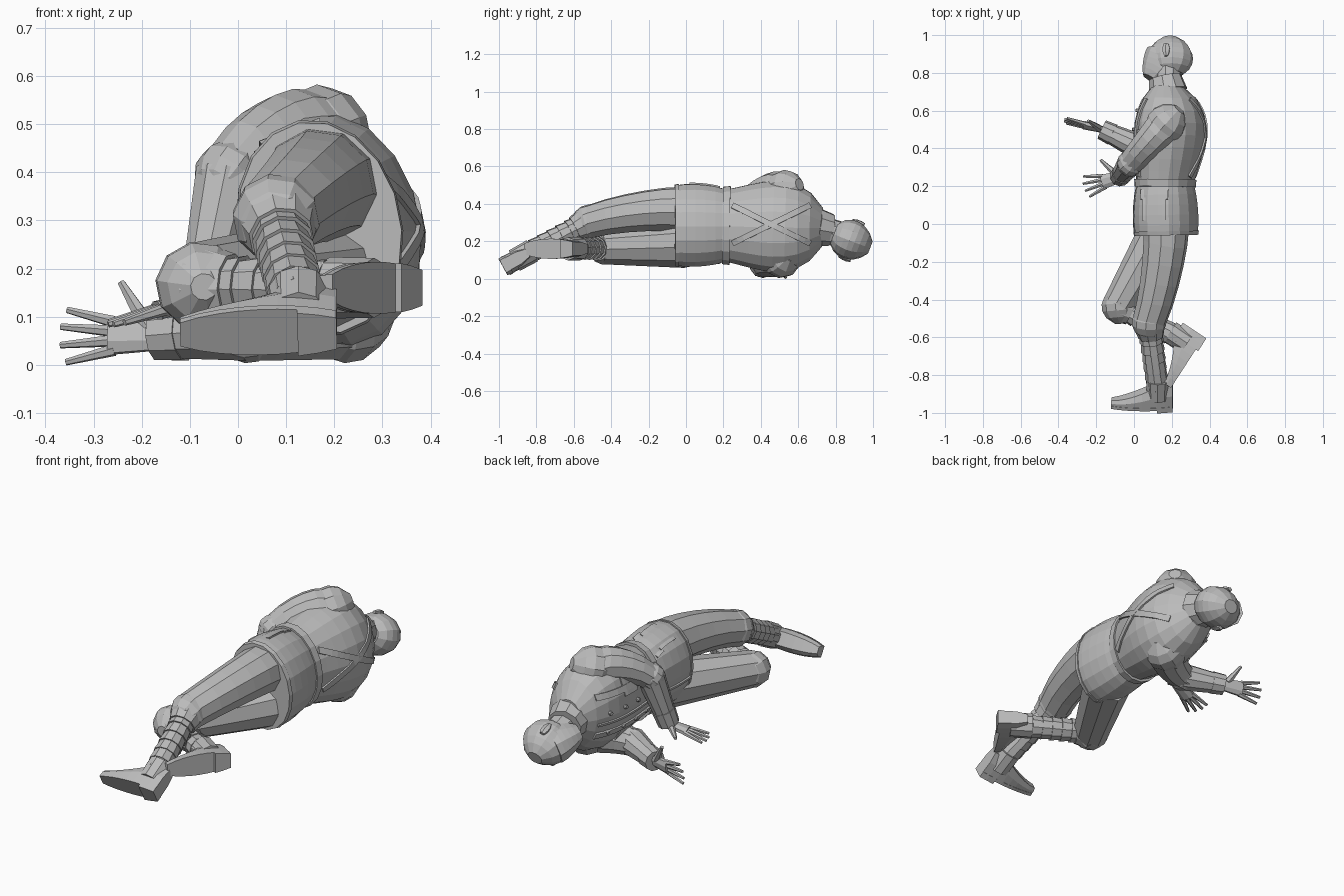
import bpy, bmesh
from math import sin, cos, pi
from mathutils import Vector as V
from mathutils.bvhtree import BVHTree

if "Cube" in bpy.data.objects:
    bpy.data.objects.remove(bpy.data.objects["Cube"])

TONE = (.5, .5, .5, 1)
grey = bpy.data.materials.new("plain grey")
grey.use_nodes = True
grey.diffuse_color = TONE
grey.node_tree.nodes["Principled BSDF"].inputs["Base Color"].default_value = TONE

STRAIGHT = V((0, 0, 0))
TILT = V((1, 0, .2))


def skin(name, rings):
    """Join rings of points into a closed, flat shaded tube."""
    bm = bmesh.new()
    loops = [[bm.verts.new(point) for point in ring] for ring in rings]
    for low, high in zip(loops, loops[1:]):
        for i in range(len(low)):
            bm.faces.new((low[i - 1], low[i], high[i], high[i - 1]))
    bm.faces.new(loops[0])
    bm.faces.new(loops[-1])
    bmesh.ops.recalc_face_normals(bm, faces=bm.faces)
    mesh = bpy.data.meshes.new(name)
    bm.to_mesh(mesh)
    bm.free()
    mesh.materials.append(grey)
    part = bpy.data.objects.new(name, mesh)
    bpy.context.collection.objects.link(part)
    return part


def limb(name, start, end, r_start, r_end, bulge=0, bend=STRAIGHT,
         ratio=1, sides=10, up=TILT, steps=5, skew=1):
    """Tapered tube between two joints, swelling and bending in the middle."""
    start, end, bend = V(start), V(end), V(bend)
    axis = (end - start).normalized()
    u = (up - axis * up.dot(axis)).normalized()
    v = axis.cross(u) * ratio
    rings = []
    for k in range(steps + 1):
        t = k / steps
        arch = max(sin(pi * t ** skew), 0) ** .7
        centre = start.lerp(end, t) + bend * arch
        radius = r_start + (r_end - r_start) * t + bulge * arch
        turns = [2 * pi * (i + .5) / sides for i in range(sides)]
        rings.append([centre + (u * cos(a) + v * sin(a)) * radius for a in turns])
    return skin(name, rings)


def ball(name, centre, axis, radius):
    reach = axis.normalized() * radius
    return limb(name, centre - reach, centre + reach, radius * .3, radius * .3, radius * .7)


# jacket in two halves, belt, hem and collar
WIDE = 1.32
waist = V((.165, .21, .285))
hem = V((.17, -.06, .285))
neck = V((.18, .73, .275))
chest = limb("jacket_chest", waist, neck, .148, .08, .08, (.02, 0, 0), WIDE, 18, steps=8, skew=1.5)
skirt = limb("jacket_skirt", hem, waist, .165, .15, .012, ratio=WIDE, sides=18)
limb("belt", waist.lerp(hem, .05), waist.lerp(neck, .05), .16, .163, ratio=WIDE, sides=18, steps=1)
limb("hem_band", hem, hem.lerp(waist, .08), .168, .172, ratio=WIDE, sides=18, steps=1)
limb("collar", neck - V((0, .03, 0)), neck + V((-.015, .045, -.015)), .105, .088, steps=2)

# neck, skull, jaw and ears, tipped towards the ground
limb("neck", neck - V((0, .05, 0)), neck + V((0, .1, -.04)), .075, .07)
skull = V((.19, .885, .205))
chin = V((.085, .77, .25))
lean = V((0, .93, -.36))
limb("skull", skull - lean * .1, skull + lean * .108, .07, .04, .068, ratio=.85, sides=12, steps=7)
limb("jaw", skull - V((.03, 0, 0)), chin, .105, .045, .012, ratio=.85, sides=10)
lobe = lean * .035
for side in (-1, 1):
    ear = skull + lean.cross(V((1, 0, 0))) * side * .103 - V((.02, 0, 0))
    limb("ear", ear - lobe, ear + lobe, .01, .014, .01, ratio=.6, sides=6, steps=3)


# cloth details laid on the jacket along a ray
def land(part, point, ray):
    mesh = part.data
    tree = BVHTree.FromPolygons([v.co for v in mesh.vertices],
                                [list(f.vertices) for f in mesh.polygons])
    hit, normal, _, _ = tree.ray_cast(V(point) - ray, ray)
    return (hit, normal) if hit else (V(point), -ray)


def strap(name, part, start, end, ray, width, steps=14):
    start, end = V(start), V(end)
    edge = (end - start).cross(ray).normalized() * width / 2
    lift = .009
    rings = []
    for k in range(steps + 1):
        middle = start.lerp(end, k / steps)
        left, n_left = land(part, middle - edge, ray)
        right, n_right = land(part, middle + edge, ray)
        rings.append([left - n_left * lift, right - n_right * lift,
                      right + n_right * lift, left + n_left * lift])
    skin(name, rings)


FROM_BACK, FROM_FRONT, FROM_LEFT = V((-1, 0, 0)), V((1, 0, 0)), V((0, 0, -1))
LOW, HIGH = .19, .39
for name, ray, lower, upper in (("left_back_strap", FROM_BACK, LOW, HIGH),
                                ("right_back_strap", FROM_BACK, HIGH, LOW),
                                ("left_front_strap", FROM_FRONT, HIGH, HIGH),
                                ("right_front_strap", FROM_FRONT, LOW, LOW)):
    strap(name, chest, (.2, .25, lower), (.2, .66, upper), ray, .03)
strap("chest_opening", chest, (0, .24, .25), (0, .66, .25), FROM_FRONT, .012)
strap("skirt_opening", skirt, (0, -.05, .25), (0, .2, .25), FROM_FRONT, .012)
strap("hip_pocket", skirt, (.11, .02, .5), (.11, .14, .5), FROM_LEFT, .12)
strap("hip_pocket_flap", skirt, (.11, .13, .5), (.11, .18, .5), FROM_LEFT, .14)
for z in (.16, .4):
    strap("chest_pocket", chest, (0, .4, z), (0, .5, z), FROM_FRONT, .09)
for z in (.2, .3):
    for y in (.3, .4, .5, .6):
        spot, normal = land(chest, (0, y, z), FROM_FRONT)
        limb("button", spot, spot + normal * .014, .011, .009, sides=8, up=V((0, 1, 0)), steps=1)


# hand: palm, four spread fingers and a thumb
def hand(side, wrist, along, across):
    along, across = V(along).normalized(), V(across).normalized()
    knuckles = wrist + along * .1
    limb(side + "_palm", wrist - along * .03, knuckles, .03, .042, ratio=.5, sides=8, up=across)
    for spread in (-1.5, -.5, .5, 1.5):
        root = knuckles + across * spread * .02 - along * .01
        ray = (along + across * spread * .17).normalized()
        limb(side + "_finger", root, root + ray * (.12 - abs(spread) * .01),
             .013, .007, sides=6, up=across, steps=2)
    root = wrist + (along + across) * .015
    limb(side + "_thumb", root, root + along * .06 + across * .1, .02, .008, sides=6, up=along)


# arm: shoulder, sleeve, elbow, cuff and hand
def arm(side, shoulder, elbow, wrist, bend, along, across):
    shoulder, elbow, wrist = V(shoulder), V(elbow), V(wrist)
    ball(side + "_shoulder", shoulder, elbow - shoulder, .108)
    limb(side + "_upper_sleeve", shoulder, elbow, .1, .068, bend=bend)
    ball(side + "_elbow", elbow, wrist - shoulder, .072)
    limb(side + "_lower_sleeve", elbow, wrist, .07, .048)
    limb(side + "_cuff", elbow.lerp(wrist, .7), wrist, .058, .053, steps=1)
    hand(side, wrist, along, across)


arm("left", (.17, .53, .475), (-.02, .32, .395), (-.075, .25, .14), (0, 0, .035),
    (-.85, -.25, -.25), (-.3, 1, 0))
arm("right", (.22, .51, .11), (.02, .41, .075), (-.17, .5, .06), (0, -.02, 0),
    (-1, .25, 0), (0, .25, 1))


# leg: trouser, knee and overlapping shin bands
def leg(side, hip, knee, ankle, bend):
    hip, knee, ankle = V(hip), V(knee), V(ankle)
    limb(side + "_trouser", hip, knee, .125, .09, bend=bend)
    ball(side + "_knee", knee, ankle - hip, .093)
    limb(side + "_trouser_end", knee, knee.lerp(ankle, .22), .09, .068, steps=2)
    bands = 7
    for k in range(bands):
        top, low = knee.lerp(ankle, k / bands), knee.lerp(ankle, (k + 1.1) / bands)
        limb(side + "_shin_band", top, low, .056, .066 - .001 * k, steps=1)


leg("left", (.17, 0, .37), (.08, -.52, .305), (.125, -.86, .13), (.02, 0, .02))
leg("right", (.17, 0, .18), (-.08, -.435, .165), (.23, -.6, .16), STRAIGHT)


# boot: upper, sole, heel block and shaft
def boot(side, heel, toe, up):
    heel, toe, up = V(heel), V(toe), V(up).normalized()
    across = (toe - heel).normalized().cross(up)

    def ring(t, rim, low, high, lean):
        half = .052 * sin(pi * (.15 + .77 * t)) ** .5 + rim
        mid = low + (high - low) * .55
        shape = ((1, low), (1, mid), (lean, high), (-lean, high), (-1, mid), (-1, low))
        return [heel.lerp(toe, t) + across * half * x + up * y for x, y in shape]

    def instep(t):
        return .05 + .09 * (1 - max(t - .25, 0) / .75) ** 1.6

    steps = [k / 8 for k in range(9)]
    skin(side + "_boot", [ring(t, 0, .015, instep(t), .65) for t in steps])
    skin(side + "_sole", [ring(t, .002, .005, .022, 1) for t in steps])
    skin(side + "_heel", [ring(t, .002, -.01, .015, 1) for t in steps[:3]])
    ankle = heel.lerp(toe, .24)
    limb(side + "_boot_shaft", ankle + up * .06, ankle + up * .17, .062, .064, up=toe - heel)


boot("left", (.205, -.97, .07), (-.12, -.97, .06), (0, .87, .48))
boot("right", (.375, -.6, .16), (.2, -.87, .16), (-.83, .55, 0))
